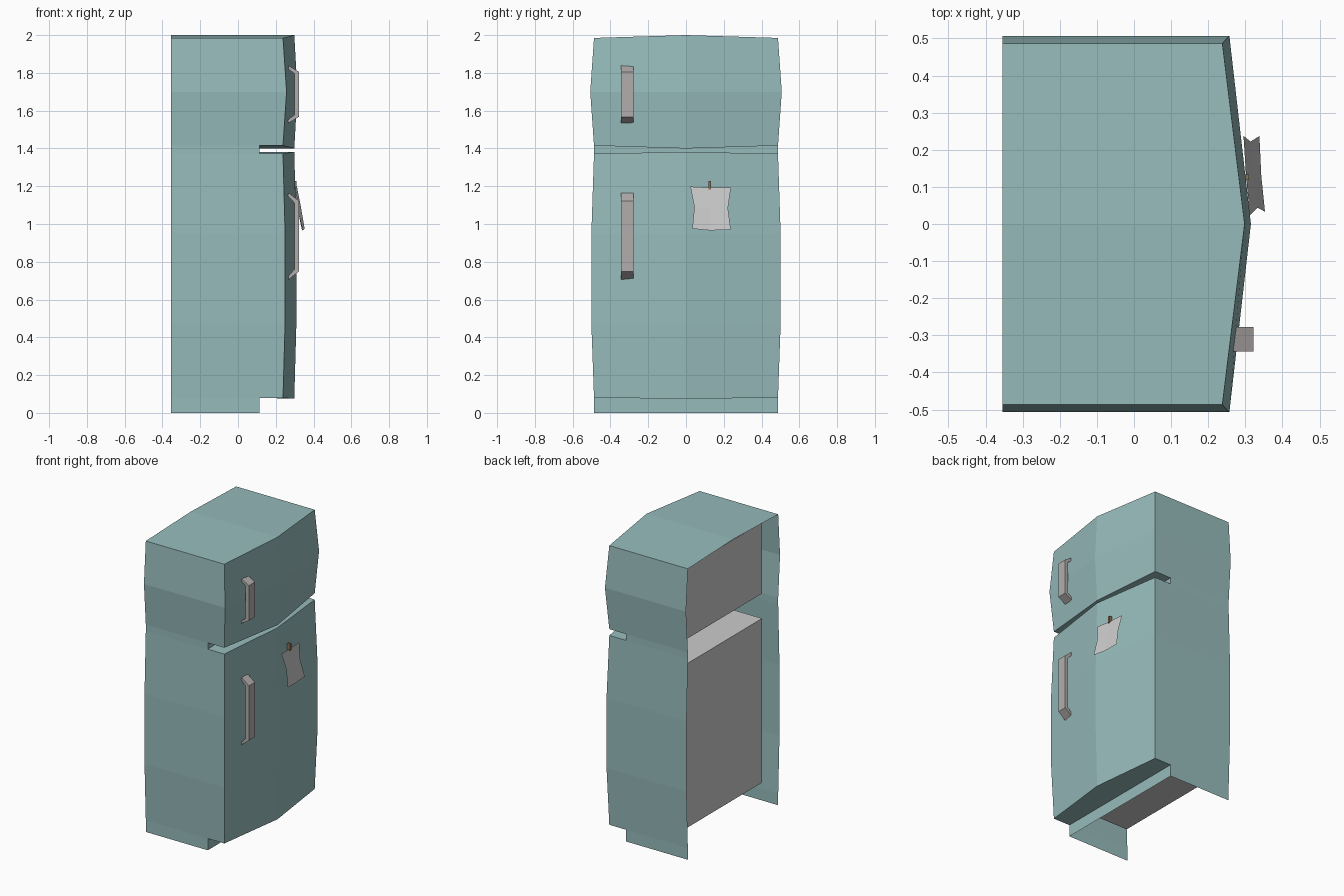
import bpy, bmesh
from mathutils import Matrix

if "Cube" in bpy.data.objects:
    bpy.data.objects.remove(bpy.data.objects["Cube"])


def material(name, r, g, b):
    m = bpy.data.materials.new(name)
    m.diffuse_color = (r, g, b, 1)
    m.use_nodes = True
    m.node_tree.nodes["Principled BSDF"].inputs["Base Color"].default_value = m.diffuse_color
    return m


teal = material("teal_enamel", 0.31, 0.50, 0.50)
metal = material("handle_metal", 0.45, 0.42, 0.42)
white = material("paper_white", 0.78, 0.77, 0.77)
brown = material("magnet_brown", 0.25, 0.17, 0.10)


def finish(bm, name, mat=None):
    mesh = bpy.data.meshes.new(name)
    bm.to_mesh(mesh)
    bm.free()
    obj = bpy.data.objects.new(name, mesh)
    bpy.context.collection.objects.link(obj)
    if mat:
        mesh.materials.append(mat)
    return obj


def box(name, lo, hi, mat=None):
    bm = bmesh.new()
    size = [b - a for a, b in zip(lo, hi)]
    mid = [(a + b) / 2 for a, b in zip(lo, hi)]
    bmesh.ops.create_cube(bm, size=1, matrix=Matrix.Translation(mid) @ Matrix.Diagonal((*size, 1)))
    return finish(bm, name, mat)


def grid_faces(bm, rows):
    for a, b in zip(rows, rows[1:]):
        for i in range(len(a) - 1):
            bm.faces.new((a[i], a[i + 1], b[i + 1], b[i]))


# Cabinet: open-backed shell with bowed doors, a recessed kick plate and a door gap
BACK, STEP = -0.355, 0.113
# edge z, centre z, half width, edge x, centre x
levels = [
    (0.0, 0.0, 0.487, STEP, STEP),
    (0.08, 0.08, 0.487, STEP, STEP),
    (0.08, 0.075, 0.487, 0.238, 0.298),
    (0.47, 0.47, 0.501, 0.249, 0.309),
    (0.95, 0.95, 0.501, 0.249, 0.309),
    (1.372, 1.382, 0.487, 0.238, 0.298),
    (1.372, 1.382, 0.487, STEP, STEP),
    (1.415, 1.40, 0.487, STEP, STEP),
    (1.415, 1.40, 0.487, 0.238, 0.298),
    (1.70, 1.70, 0.507, 0.257, 0.315),
    (1.985, 2.0, 0.487, 0.238, 0.298),
]
bm = bmesh.new()
rows = []
for ze, zc, w, xe, xc in levels:
    side = [(BACK, w, ze), (STEP, w, ze), (xe, w, ze)]
    pts = [(x, -y, z) for x, y, z in side] + [(xc, 0, zc)] + side[::-1]
    rows.append([bm.verts.new(p) for p in pts])
grid_faces(bm, rows)
ridge = bm.verts.new((BACK, 0, 2.0))
top = rows[-1]
bm.faces.new(top[:4] + [ridge])
bm.faces.new([ridge] + top[3:])
bmesh.ops.remove_doubles(bm, verts=bm.verts, dist=0.0005)
finish(bm, "cabinet", teal)

# Inner compartments seen through the open back, inset from the shell
box("lower_compartment", (-0.286, -0.412, 0.165), (0.17, 0.412, 1.285))
box("freezer_compartment", (-0.286, -0.412, 1.455), (0.17, 0.412, 1.94))


# Handles: bent bar profile extruded across the door
def handle(name, z0, z1, slant):
    outer = [(0.268, z1), (0.322, z1 - slant), (0.322, z0 + slant), (0.268, z0)]
    inner = [(0.263, z0 + 0.015), (0.298, z0 + slant + 0.01), (0.298, z1 - slant - 0.01), (0.263, z1 - 0.015)]
    bm = bmesh.new()
    face = bm.faces.new([bm.verts.new((x, -0.343, z)) for x, z in outer + inner])
    ext = bmesh.ops.extrude_face_region(bm, geom=[face])
    bmesh.ops.translate(bm, vec=(0, 0.065, 0), verts=[v for v in ext["geom"] if isinstance(v, bmesh.types.BMVert)])
    bmesh.ops.recalc_face_normals(bm, faces=bm.faces)
    finish(bm, name, metal)


handle("freezer_handle", 1.535, 1.838, 0.032)
handle("lower_door_handle", 0.706, 1.165, 0.043)

# Curled paper note, bottom row first
note = [
    [(0.353, 0.033, 0.975), (0.343, 0.13, 0.966), (0.338, 0.237, 0.970)],
    [(0.333, 0.044, 1.09), (0.324, 0.13, 1.085), (0.314, 0.222, 1.085)],
    [(0.312, 0.023, 1.198), (0.302, 0.13, 1.192), (0.295, 0.238, 1.192)],
]
bm = bmesh.new()
grid_faces(bm, [[bm.verts.new(p) for p in row] for row in note])
finish(bm, "paper_note", white)

# Magnet holding the note
box("note_magnet", (0.288, 0.118, 1.182), (0.310, 0.133, 1.228), brown)
